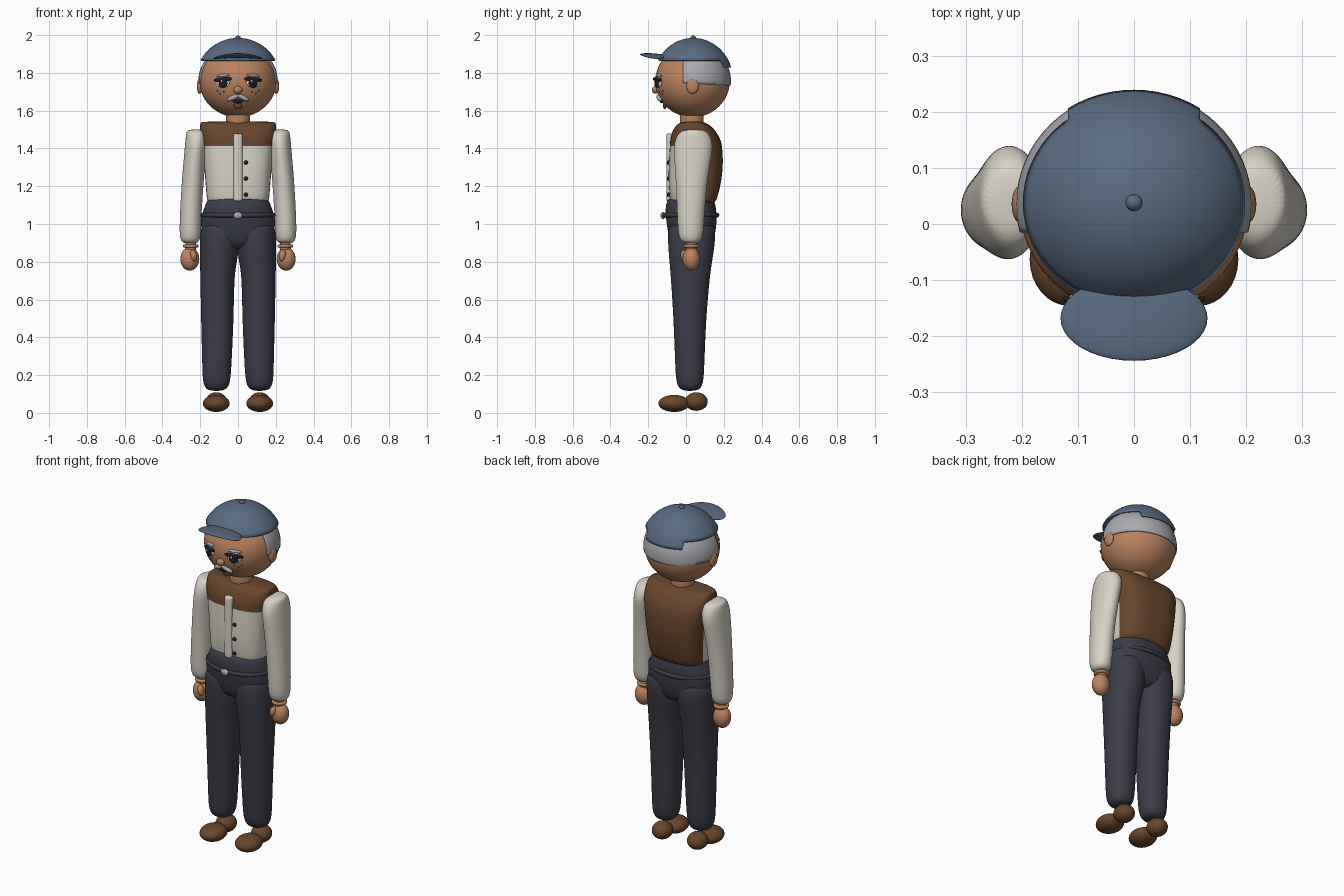
import bpy, bmesh, math
from mathutils import Matrix, Euler

if "Cube" in bpy.data.objects:
    bpy.data.objects.remove(bpy.data.objects["Cube"])


def make_material(name, r, g, b):
    m = bpy.data.materials.new(name)
    m.use_nodes = True
    m.diffuse_color = (r, g, b, 1)
    node = m.node_tree.nodes["Principled BSDF"]
    node.inputs["Base Color"].default_value = (r, g, b, 1)
    node.inputs["Roughness"].default_value = 0.7
    return m


SKIN = make_material("skin", 0.5, 0.23, 0.115)
BLUE = make_material("cap blue", 0.1, 0.145, 0.22)
CREAM = make_material("shirt cream", 0.68, 0.64, 0.56)
BROWN = make_material("leather brown", 0.14, 0.06, 0.025)
NAVY = make_material("trouser navy", 0.045, 0.045, 0.065)
GREY = make_material("hair grey", 0.4, 0.4, 0.43)
DARK = make_material("near black", 0.012, 0.012, 0.02)
WHITE = make_material("eye white", 0.8, 0.8, 0.8)


def finish(name, bm, *mats):
    bmesh.ops.recalc_face_normals(bm, faces=bm.faces)
    me = bpy.data.meshes.new(name)
    bm.to_mesh(me)
    bm.free()
    for m in mats:
        me.materials.append(m)
    for p in me.polygons:
        p.use_smooth = True
    ob = bpy.data.objects.new(name, me)
    bpy.context.collection.objects.link(ob)
    return ob


def ball_mesh(loc, size, rot=(0, 0, 0), seg=32):
    bm = bmesh.new()
    mat = Matrix.LocRotScale(loc, Euler(rot), size)
    bmesh.ops.create_uvsphere(bm, u_segments=seg, v_segments=seg // 2, radius=1, matrix=mat)
    return bm


def ball(name, mat, loc, size, rot=(0, 0, 0), seg=32):
    return finish(name, ball_mesh(loc, size, rot, seg), mat)


def loft(name, mats, rings, power=2.0, n=32, rule=None):
    """Skin stacked oval sections given as z, cx, cy, rx, ry."""
    bm = bmesh.new()
    loops = []
    for z, cx, cy, rx, ry in rings:
        loop = []
        for i in range(n):
            a = math.tau * i / n
            c, s = math.cos(a), math.sin(a)
            x = math.copysign(abs(c) ** (2 / power), c)
            y = math.copysign(abs(s) ** (2 / power), s)
            loop.append(bm.verts.new((cx + rx * x, cy + ry * y, z)))
        loops.append(loop)
    for low, high in zip(loops, loops[1:]):
        for i in range(n):
            j = (i + 1) % n
            bm.faces.new((low[i], low[j], high[j], high[i]))
    bm.faces.new(loops[0])
    bm.faces.new(loops[-1])
    if rule:
        for f in bm.faces:
            f.material_index = rule(f.calc_center_median())
    ob = finish(name, bm, *mats)
    ob.modifiers.new("smooth", 'SUBSURF').levels = 2
    ob.modifiers["smooth"].render_levels = 2
    return ob


def ring(name, mat, loc, rx, ry, thick):
    """Rounded oval band."""
    bm = bmesh.new()
    grid = []
    for i in range(48):
        a = math.tau * i / 48
        row = []
        for k in range(10):
            b = math.tau * k / 10
            r = thick * math.cos(b)
            row.append(bm.verts.new((loc[0] + (rx + r) * math.cos(a),
                                     loc[1] + (ry + r) * math.sin(a),
                                     loc[2] + thick * math.sin(b))))
        grid.append(row)
    for i in range(48):
        p, q = grid[i], grid[(i + 1) % 48]
        for k in range(10):
            m = (k + 1) % 10
            bm.faces.new((p[k], q[k], q[m], p[m]))
    return finish(name, bm, mat)


def cut(bm, co, no, clear=False):
    bmesh.ops.bisect_plane(bm, geom=bm.verts[:] + bm.edges[:] + bm.faces[:],
                           plane_co=co, plane_no=no, clear_inner=clear)


def shell(ob, thick):
    mod = ob.modifiers.new("thickness", 'SOLIDIFY')
    mod.thickness = thick
    mod.offset = -1


# Head, neck and ears
HEAD, HSIZE = (0, 0.035, 1.757), (0.204, 0.197, 0.192)
ball("head", SKIN, HEAD, HSIZE, seg=48)
loft("neck", [SKIN], [(1.5, 0, 0.03, 0.065, 0.065), (1.55, 0, 0.03, 0.063, 0.063),
                      (1.62, 0, 0.03, 0.063, 0.063)])


def face_y(x, z):
    u, w = (x - HEAD[0]) / HSIZE[0], (z - HEAD[2]) / HSIZE[2]
    return HEAD[1] - HSIZE[1] * math.sqrt(max(0, 1 - u * u - w * w))


# Hair band around the back of the head
bm = ball_mesh(HEAD, [r * 1.03 for r in HSIZE], seg=64)
cut(bm, (0, -0.015, 0), (0, 1, 0), True)
cut(bm, (0, 0, 1.745), (0, 0.05, 1), True)
cut(bm, (0, 0, 1.89), (0, 0, -1), True)
shell(finish("hair", bm, GREY), 0.008)

# Cap dome with a lower tab at the back
bm = ball_mesh((0, 0.038, 1.76), (0.226, 0.212, 0.225), seg=64)
cut(bm, (0, 0, 1.83), (0, 0, 1), True)
cut(bm, (0, 0, 1.868), (0, 0, 1))
for x in (-0.118, 0.118):
    cut(bm, (x, 0, 0), (1, 0, 0))
gone = []
for f in bm.faces:
    c = f.calc_center_median()
    if c.z < 1.868 and (c.y < 0 or abs(c.x) > 0.118):
        gone.append(f)
bmesh.ops.delete(bm, geom=gone, context='FACES')
shell(finish("cap", bm, BLUE), 0.008)
ball("cap_button", BLUE, (0, 0.038, 1.985), (0.015, 0.015, 0.013), seg=16)

# Cap brim, drooping toward its ends
bm = ball_mesh((0, -0.168, 1.892), (0.131, 0.076, 0.011), (-0.08, 0, 0), 40)
for v in bm.verts:
    v.co.z -= 0.9 * v.co.x ** 2
finish("cap_brim", bm, BLUE)

# Face
for s in (1, -1):
    side = "left" if s > 0 else "right"
    ball(side + "_ear", SKIN, (s * 0.203, 0.035, 1.73), (0.015, 0.033, 0.041))
    x = s * 0.08
    y = face_y(x, 1.752)
    turn = s * 0.42
    ball(side + "_eye", WHITE, (x, y, 1.752), (0.04, 0.012, 0.03), (0, 0, turn))
    ball(side + "_iris", DARK, (x, y - 0.008, 1.747), (0.026, 0.01, 0.026), (0, 0, turn))
    ball(side + "_eyelid", DARK, (x, y - 0.006, 1.765), (0.052, 0.01, 0.013), (0, s * 0.08, turn))
    ball(side + "_eye_glint", WHITE, (x - 0.008, y - 0.019, 1.757), (0.006, 0.004, 0.006), seg=12)
    ball(side + "_eyebrow", GREY, (x, face_y(x, 1.787), 1.787), (0.038, 0.01, 0.008), (0, s * 0.08, turn))
    ball(side + "_moustache", GREY, (s * 0.028, face_y(0.028, 1.668) - 0.004, 1.668),
         (0.035, 0.014, 0.013), (0, s * 0.42, s * 0.2))
    for dx, z in ((0.075, 1.7), (0.095, 1.69), (0.11, 1.705)):
        ball(side + "_freckle", BROWN, (s * dx, face_y(dx, z), z), (0.004, 0.003, 0.004), seg=8)
ball("nose", SKIN, (0, face_y(0, 1.713) - 0.006, 1.71), (0.023, 0.018, 0.02))
ball("mouth", DARK, (0, face_y(0, 1.65), 1.65), (0.027, 0.009, 0.011))
ball("chin_tuft", BROWN, (0, face_y(0, 1.63), 1.63), (0.02, 0.01, 0.022))

# Torso: shirt front, vest over the shoulders and back
loft("shirt_and_vest", [CREAM, BROWN],
     [(1.1, 0, 0.035, 0.155, 0.11), (1.13, 0, 0.04, 0.166, 0.125), (1.22, 0, 0.047, 0.172, 0.14),
      (1.32, 0, 0.053, 0.18, 0.145), (1.425, 0, 0.053, 0.194, 0.138), (1.46, 0, 0.047, 0.202, 0.13),
      (1.51, 0, 0.04, 0.203, 0.105), (1.537, 0, 0.035, 0.2, 0.07), (1.543, 0, 0.035, 0.185, 0.04)],
     3, 40, lambda c: int(c.z > 1.425 or c.y > 0.075))
loft("placket", [CREAM], [(z, 0, -0.082, 0.025, 0.022) for z in (1.12, 1.13, 1.3, 1.47, 1.48)], 2.5, 20)
for z in (1.325, 1.24, 1.155):
    ball("shirt_button", DARK, (0.042, -0.093, z), (0.011, 0.008, 0.011), seg=16)

# Trousers, belt and buckle
loft("trouser_waist", [NAVY],
     [(0.86, 0, 0.03, 0.13, 0.09), (0.92, 0, 0.03, 0.185, 0.12), (1.0, 0, 0.03, 0.2, 0.133),
      (1.05, 0, 0.027, 0.193, 0.135), (1.09, 0, 0.025, 0.177, 0.134),
      (1.125, 0, 0.025, 0.165, 0.125), (1.138, 0, 0.025, 0.15, 0.11)], 2.4)
ring("belt", NAVY, (0, 0.025, 1.047), 0.19, 0.14, 0.012)
ball("belt_buckle", GREY, (0, -0.122, 1.045), (0.024, 0.013, 0.019))

for s in (1, -1):
    side = "left" if s > 0 else "right"
    # Trouser leg
    loft(side + "_trouser_leg", [NAVY],
         [(z, s * cx, cy, rx, ry) for z, cx, cy, rx, ry in (
             (0.115, 0.115, 0.022, 0.045, 0.045), (0.15, 0.114, 0.02, 0.073, 0.072),
             (0.24, 0.112, 0.02, 0.077, 0.077), (0.5, 0.109, 0.02, 0.087, 0.086),
             (0.74, 0.11, 0.023, 0.09, 0.105), (0.82, 0.101, 0.026, 0.101, 0.116),
             (0.92, 0.097, 0.03, 0.105, 0.127), (1.03, 0.097, 0.03, 0.098, 0.125))], 2.2)
    # Shoe
    ball(side + "_shoe_toe", BROWN, (s * 0.115, -0.063, 0.05), (0.071, 0.083, 0.045))
    ball(side + "_shoe_heel", BROWN, (s * 0.115, 0.055, 0.06), (0.056, 0.06, 0.049))
    # Sleeve
    loft(side + "_sleeve", [CREAM],
         [(z, s * cx, cy, rx, ry) for z, cx, cy, rx, ry in (
             (0.895, 0.253, 0.025, 0.04, 0.04), (0.925, 0.253, 0.025, 0.056, 0.064),
             (1.0, 0.253, 0.025, 0.057, 0.07), (1.2, 0.242, 0.028, 0.058, 0.08),
             (1.36, 0.228, 0.036, 0.058, 0.1), (1.43, 0.22, 0.04, 0.06, 0.104),
             (1.48, 0.218, 0.04, 0.057, 0.083), (1.502, 0.22, 0.04, 0.047, 0.05))])
    # Hand
    ring(side + "_wrist_band", SKIN, (s * 0.25, 0.028, 0.883), 0.033, 0.033, 0.009)
    ball(side + "_wrist", SKIN, (s * 0.25, 0.028, 0.88), (0.03, 0.03, 0.04))
    ball(side + "_hand", SKIN, (s * 0.255, 0.028, 0.815), (0.05, 0.046, 0.062))
    ball(side + "_thumb", SKIN, (s * 0.235, -0.01, 0.833), (0.018, 0.02, 0.031), (0, s * 0.2, 0))
